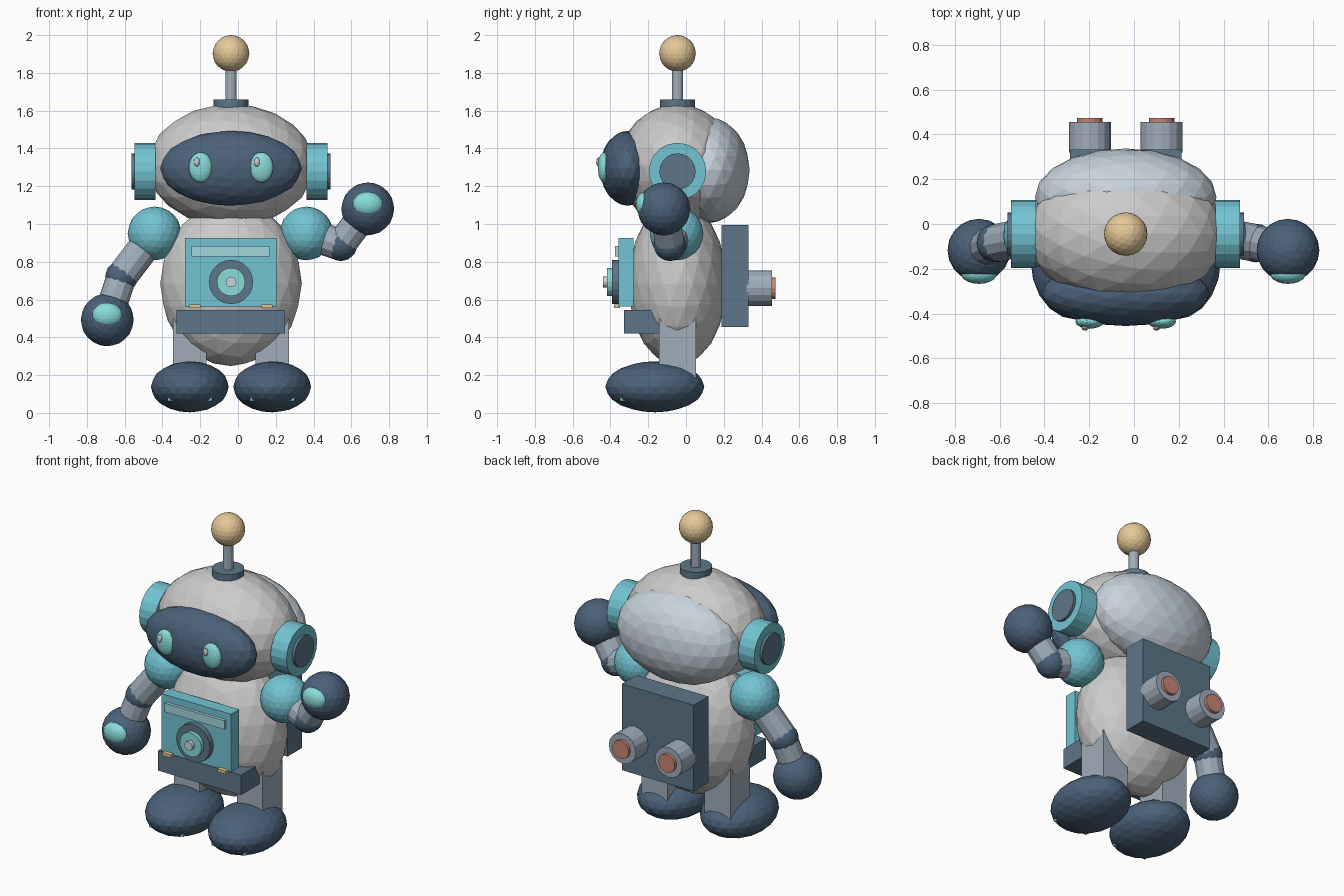
import bpy
from mathutils import Vector

if "Cube" in bpy.data.objects:
    bpy.data.objects.remove(bpy.data.objects["Cube"])

CX, CY = -0.037, -0.045  # body axis


def mat(name, r, g, b):
    m = bpy.data.materials.new(name)
    m.diffuse_color = (r, g, b, 1)
    m.use_nodes = True
    m.node_tree.nodes["Principled BSDF"].inputs["Base Color"].default_value = m.diffuse_color
    return m


NAVY = mat("navy", .07, .12, .19)
SLATE = mat("slate", .11, .18, .25)
STEEL = mat("steel", .35, .42, .50)
SHELL = mat("pale_shell", .58, .65, .72)
TEAL = mat("teal", .17, .55, .65)
GLOW = mat("glow", .25, .72, .70)
STRIPE = mat("stripe", .36, .68, .72)
GOLD = mat("gold", .78, .58, .31)
RED = mat("copper", .58, .24, .17)


def finish(name, m):
    o = bpy.context.object
    o.name = name
    if m:
        o.data.materials.append(m)
    return o


def ball(name, loc, radii, m=None, sub=3):
    bpy.ops.mesh.primitive_ico_sphere_add(subdivisions=sub, radius=1, location=loc)
    bpy.context.object.scale = radii if isinstance(radii, tuple) else (radii,) * 3
    return finish(name, m)


def box(name, xs, ys, zs, m=None):
    lo, hi = Vector((xs[0], ys[0], zs[0])), Vector((xs[1], ys[1], zs[1]))
    bpy.ops.mesh.primitive_cube_add(size=1, location=(lo + hi) / 2)
    bpy.context.object.scale = hi - lo
    return finish(name, m)


def rod(name, a, b, r, m=None, sides=16):
    a, b = Vector(a), Vector(b)
    d = b - a
    bpy.ops.mesh.primitive_cylinder_add(vertices=sides, radius=r, depth=d.length, location=(a + b) / 2,
                                        rotation=d.to_track_quat('Z', 'Y').to_euler())
    return finish(name, m)


# Head, rear shell and visor
ball("head", (CX, CY, 1.31), (.44, .315, .325))
ball("head_rear_shell", (CX, .12, 1.285), (.405, .217, .28), SHELL)
ball("visor", (CX, -.31, 1.295), (.375, .145, .198), NAVY)

# Antenna
rod("antenna_base", (CX, CY, 1.61), (CX, CY, 1.66), .093, SLATE)
rod("antenna_rod", (CX, CY, 1.65), (CX, CY, 1.83), .03, STEEL, 12)
ball("antenna_ball", (CX, CY, 1.903), .097, GOLD)

# Torso and belt
ball("torso", (CX, CY, .685), (.375, .26, .437))
box("belt_box", (-.325, .25), (-.327, -.13), (.42, .545), SLATE)

# Chest panel with stripe and dial
box("chest_panel", (-.28, .203), (-.357, -.278), (.563, .926), TEAL)
box("panel_stripe", (-.245, .168), (-.376, -.35), (.828, .883), STRIPE)
for name, y0, y1, r, m in (("dial_ring", -.35, -.392, .117, SLATE),
                           ("dial_face", -.38, -.417, .075, GLOW),
                           ("dial_knob", -.40, -.44, .028, SHELL)):
    rod(name, (CX, y0, .693), (CX, y1, .693), r, m, 20)

# Backpack
box("backpack", (-.286, .213), (.187, .332), (.455, .995), SLATE)

# Parts mirrored left and right
for s, side in ((-1, "left"), (1, "right")):
    # Eyes with highlights
    ball("eye_" + side, (CX + s * .161, -.435, 1.30), (.063, .032, .08), GLOW)
    ball("eye_highlight_" + side, (CX - .022 + s * .159, -.463, 1.328), (.016, .013, .025), None, 2)
    # Ear discs
    rod("ear_ring_" + side, (CX + s * .40, CY, 1.278), (CX + s * .511, CY, 1.278), .152, TEAL, 20)
    rod("ear_cap_" + side, (CX + s * .45, CY, 1.278), (CX + s * .528, CY, 1.278), .096, SLATE, 20)
    # Panel tabs
    x = CX + s * .19
    box("panel_tab_" + side, (x - .029, x + .029), (-.382, -.35), (.554, .573), GOLD)
    # Thrusters
    x = CX + s * .16
    rod("thruster_" + side, (x, .32, .66), (x, .455, .66), .094, STEEL)
    rod("thruster_cap_" + side, (x, .44, .66), (x, .474, .66), .057, RED)
    # Legs, feet and toe bars
    x = CX + s * .218
    box("leg_" + side, (x - .089, x + .089), (-.143, .053), (.17, .50), STEEL)
    ball("foot_" + side, (x, -.165, .138), (.206, .262, .135), NAVY)
    box("toe_bar_" + side, (x - .118, x + .118), (-.35, -.29), (.063, .10), GLOW)

# Arms: one lowered, one raised
for side, shoulder, elbow, hand in (
        ("left", (-.442, -.05, .95), (-.617, -.085, .72), (-.692, -.117, .493)),
        ("right", (.362, -.05, .95), (.545, -.085, .89), (.687, -.117, 1.08))):
    ball("shoulder_" + side, shoulder, .142, TEAL)
    rod("upper_arm_" + side, shoulder, elbow, .084, STEEL, 12)
    ball("elbow_" + side, elbow, .086, NAVY)
    rod("forearm_" + side, elbow, hand, .08, STEEL, 12)
    ball("hand_" + side, hand, .14, NAVY)
    ball("palm_light_" + side, (hand[0], -.222, hand[2] + .024), (.08, .045, .065), GLOW)
